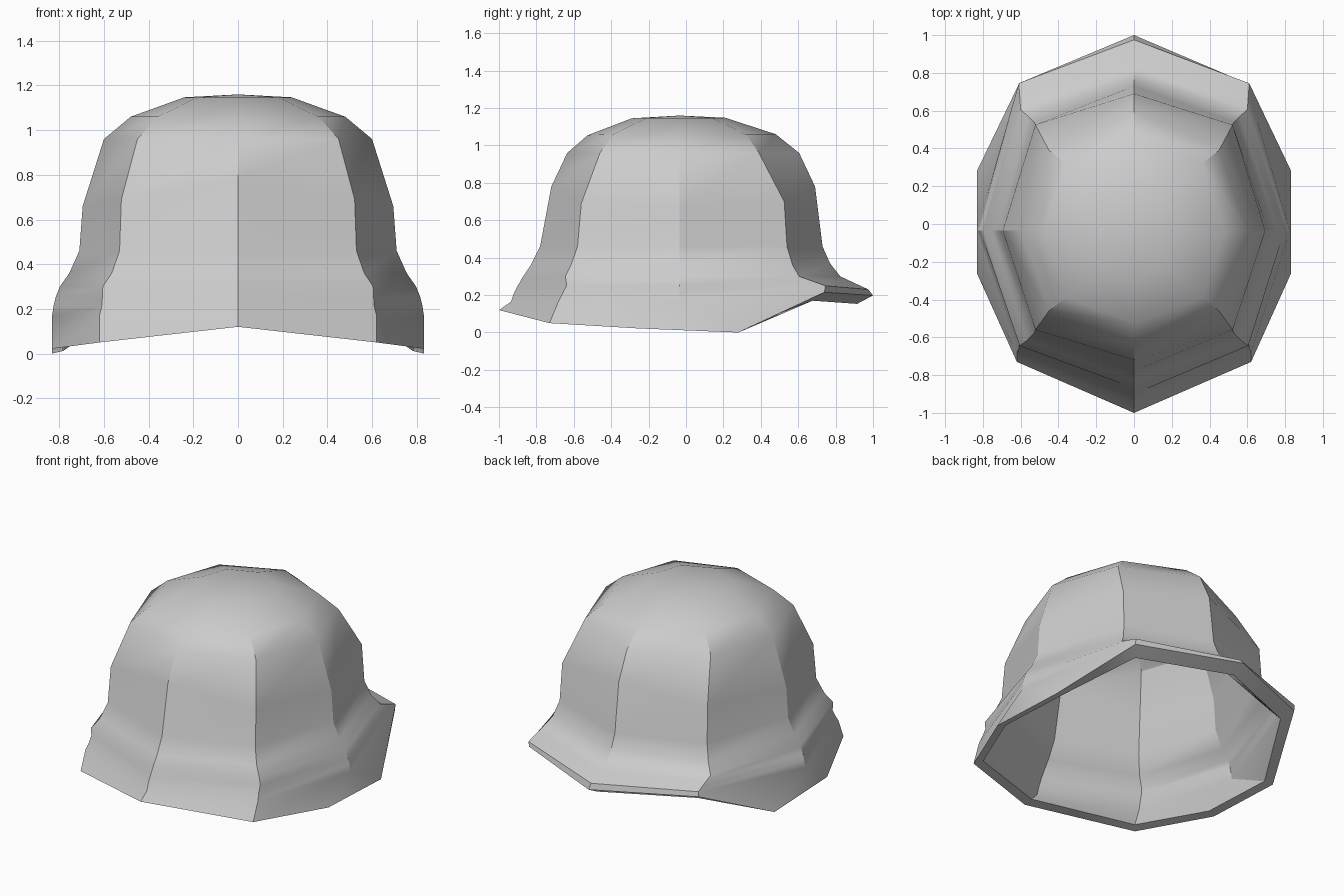
import bpy, bmesh, math
from mathutils import Vector

if "Cube" in bpy.data.objects:
    bpy.data.objects.remove(bpy.data.objects["Cube"])

CY = -0.035     # centre line of the dome in y
WALL = 0.055    # shell thickness

# Each ring, bottom to top: front (y, z), front diagonal (x, y, z), side (x, z),
# back diagonal (x, y, z), back (y, z)
PROFILE = [
    ((-.935, .165), (.62, -.68, .17), (.832, .17), (.61, .745, .25), (.975, .23)),
    ((-.92, .21), (.61, -.66, .21), (.825, .215), None, None),
    ((-.90, .25), (.607, -.638, .25), (.815, .255), None, None),
    ((-.87, .30), (.605, -.645, .30), (.797, .30), (.60, .605, .30), (.825, .30)),
    ((-.83, .36), (.565, -.615, .36), (.755, .36), (.56, .57, .36), (.77, .37)),
    ((-.78, .46), (.53, -.58, .46), (.71, .46), (.53, .54, .46), (.73, .46)),
    ((-.72, .78), (.522, -.56, .69), (.695, .66), (.522, .525, .70), (.69, .78)),
    ((-.635, .96), (.45, -.46, .96), (.60, .96), (.45, .39, .96), (.605, .96)),
    ((-.525, 1.055), (.36, -.39, 1.06), (.48, 1.06), (.36, .32, 1.06), (.48, 1.06)),
    ((-.29, 1.145), (.18, -.21, 1.147), (.24, 1.147), (.18, .14, 1.147), (.21, 1.148)),
]
APEX = Vector((0, CY, 1.16))


def mirror(half):
    """Close a half ring (front to back) with its mirror image."""
    return half + [Vector((-p.x, p.y, p.z)) for p in reversed(half[1:-1])]


def half_ring(k):
    f, fd, s, bd, b = PROFILE[k]
    if b is None:                       # evenly spaced rows on top of the visor
        t = k / 3
        bd = Vector(PROFILE[0][3]).lerp(Vector(PROFILE[3][3]), t)
        b = Vector(PROFILE[0][4]).lerp(Vector(PROFILE[3][4]), t)
    return [Vector((0, f[0], f[1])), Vector(fd), Vector((s[0], CY, s[1])),
            Vector(bd), Vector((0, b[0], b[1]))]


def add_shell(bm, rim, rings, apex, flip):
    """Skin the ten-point rim, the eight-sided rings and the crown."""
    loops = [[bm.verts.new(p) for p in r] for r in [rim] + rings]
    top = bm.verts.new(apex)

    def face(vs):
        vs = list(dict.fromkeys(vs))
        bm.faces.new(vs[::-1] if flip else vs)
    # the side column splits into two points at the rim
    lower = [[loops[1][i] for i in (0, 1, 2, 2, 3, 4, 5, 6, 6, 7)]] + loops[2:]
    pairs = [(loops[0], lower[0])] + list(zip(loops[1:-1], loops[2:]))
    for a, b in pairs:
        n = len(a)
        for i in range(n):
            j = (i + 1) % n
            face([a[i], a[j], b[j], b[i]])
    for i in range(8):
        face([loops[-1][i], loops[-1][(i + 1) % 8], top])
    return loops


bm = bmesh.new()

# Outer shell
rim = mirror([Vector(p) for p in ((0, -1, .12), (.62, -.73, .05), (.832, -.26, .022),
                                  (.832, .28, 0), (.61, .74, .215), (0, 1, .198))])
rings = [mirror(half_ring(k)) for k in range(len(PROFILE))]
outer = add_shell(bm, rim, rings, APEX, False)
bm.normal_update()

# Inner shell, offset inwards, with a thicker lip under the visor
in_rim = []
for p in rim:
    visor = p.y > .5
    s = .915 if visor else .94
    in_rim.append(Vector((p.x * s, p.y * s, p.z + (-.045 if visor else .012))))
in_rings = [[v.co - v.normal * WALL for v in loop] for loop in outer[1:]]
for i in (3, 4, 5):
    base = in_rim[i + 1]
    for k in range(3):
        in_rings[k][i] = base.lerp(in_rings[3][i], (k + 1) / 4)
inner = add_shell(bm, in_rim, in_rings, APEX - Vector((0, 0, WALL)), True)

# Rim joining both shells
for i in range(10):
    j = (i + 1) % 10
    bm.faces.new([outer[0][j], outer[0][i], inner[0][i], inner[0][j]])
bmesh.ops.recalc_face_normals(bm, faces=bm.faces)

mesh = bpy.data.meshes.new("helmet_shell")
bm.to_mesh(mesh)
bm.free()
helmet = bpy.data.objects.new("helmet_shell", mesh)
bpy.context.collection.objects.link(helmet)
bpy.context.view_layer.objects.active = helmet
helmet.select_set(True)
bpy.ops.object.shade_smooth_by_angle(angle=math.radians(30))
